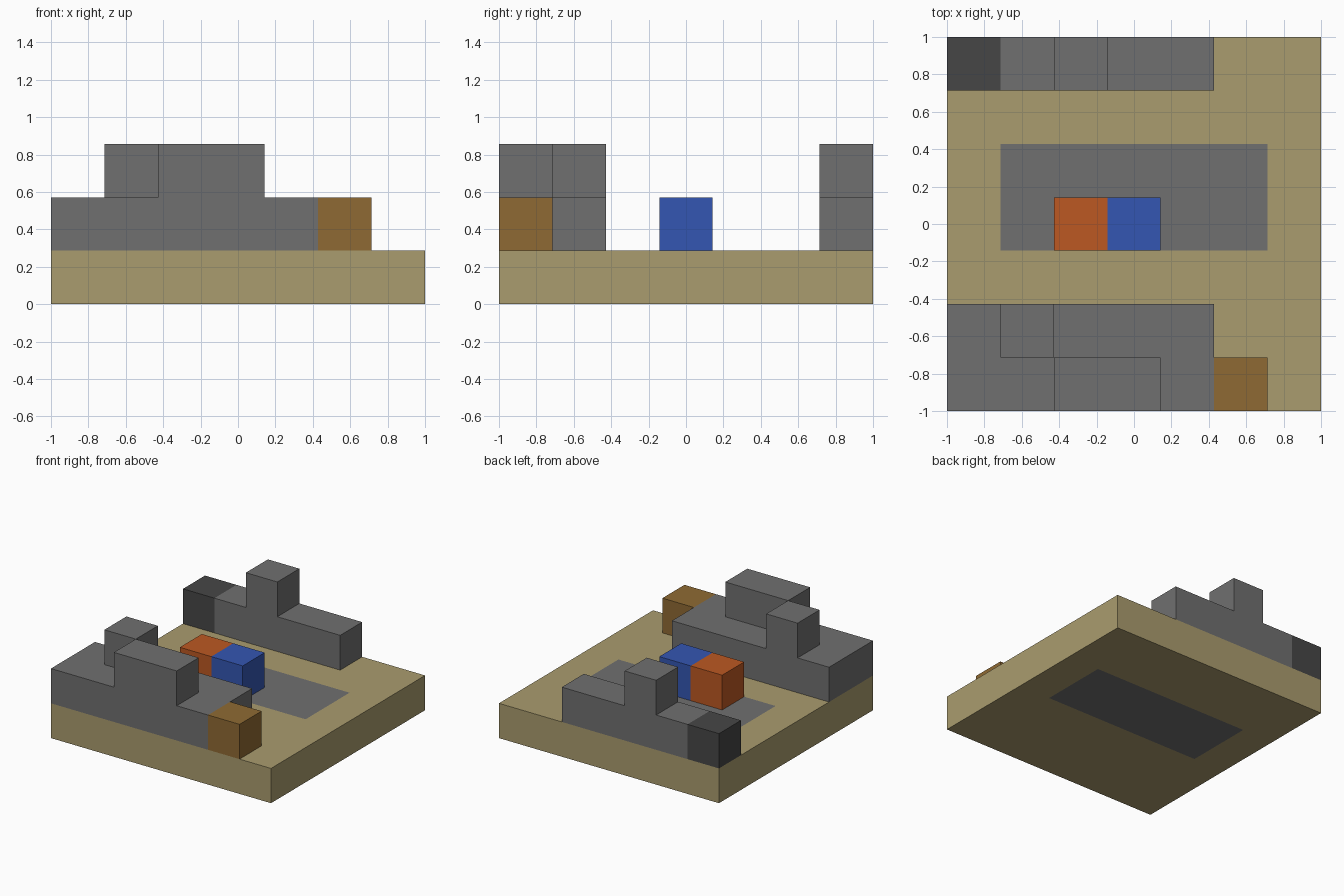
import bpy
import bmesh
from mathutils import Vector

cube = bpy.data.objects.get("Cube")
if cube:
    bpy.data.objects.remove(cube, do_unlink=True)

COUNT = 7              # blocks along each side of the base
UNIT = 2 / COUNT       # size of one block


def material(name, rgb):
    """Flat material from 8-bit display colour."""
    linear = [((c / 255 + 0.055) / 1.055) ** 2.4 for c in rgb] + [1]
    mat = bpy.data.materials.new(name)
    mat.use_nodes = True
    mat.diffuse_color = linear
    shader = mat.node_tree.nodes["Principled BSDF"]
    shader.inputs["Base Color"].default_value = linear
    shader.inputs["Roughness"].default_value = 1
    return mat


def cells(xs, ys, z):
    """Block positions in a rectangular slab, ranges given inclusively."""
    return {(x, y, z) for x in range(xs[0], xs[1] + 1)
            for y in range(ys[0], ys[1] + 1)}


sand = material("sand", (170, 156, 110))
grey = material("stone grey", (112, 112, 112))
dark = material("charcoal", (70, 70, 70))
brown = material("brown", (143, 106, 51))
orange = material("orange", (188, 88, 34))
blue = material("blue", (52, 86, 178))

# Parts as sets of blocks
floor = cells((1, 5), (3, 4), 0)
parts = {
    "base": (cells((0, 6), (0, 6), 0) - floor, sand),
    "floor_panel": (floor, grey),
    "front_wall": (cells((0, 4), (0, 1), 1) | cells((2, 3), (0, 0), 2)
                   | cells((1, 1), (1, 1), 2), grey),
    "front_wall_end": (cells((5, 5), (0, 0), 1), brown),
    "back_wall": (cells((1, 4), (6, 6), 1) | cells((2, 2), (6, 6), 2), grey),
    "back_wall_end": (cells((0, 0), (6, 6), 1), dark),
    "orange_block": (cells((2, 2), (3, 3), 1), orange),
    "blue_block": (cells((3, 3), (3, 3), 1), blue),
}
occupied = set().union(*(blocks for blocks, _ in parts.values()))


def build(name, blocks, mat):
    """Make one part, keeping only the block sides open to the air."""
    bm = bmesh.new()
    for block in sorted(blocks):
        for axis in range(3):
            for side in (0, 1):
                neighbour = list(block)
                neighbour[axis] += 2 * side - 1
                if tuple(neighbour) in occupied:
                    continue
                u, v = Vector((0, 0, 0)), Vector((0, 0, 0))
                u[(axis + 1) % 3] = v[(axis + 2) % 3] = 1
                corner = Vector(block)
                corner[axis] += side
                ring = [corner, corner + u, corner + u + v, corner + v]
                if side == 0:
                    ring.reverse()
                bm.faces.new([bm.verts.new(p * UNIT - Vector((1, 1, 0)))
                              for p in ring])
    bmesh.ops.remove_doubles(bm, verts=bm.verts, dist=UNIT / 100)
    mesh = bpy.data.meshes.new(name)
    bm.to_mesh(mesh)
    bm.free()
    mesh.materials.append(mat)
    bpy.context.collection.objects.link(bpy.data.objects.new(name, mesh))


for name, (blocks, mat) in parts.items():
    build(name, blocks, mat)
